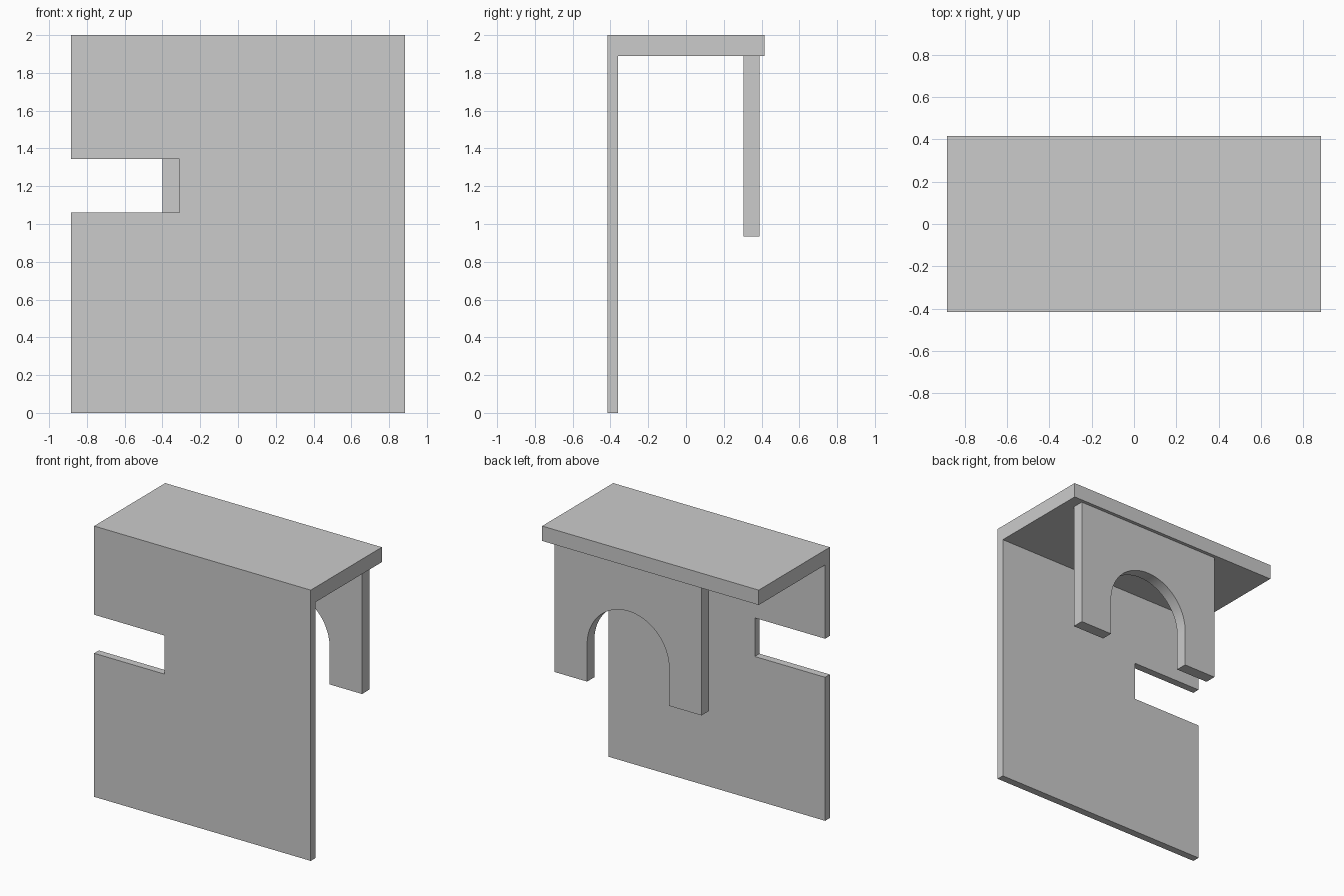
import bpy, bmesh, math
from mathutils import Vector

cube = bpy.data.objects.get("Cube")
if cube:
    bpy.data.objects.remove(cube, do_unlink=True)

# Single flat grey
grey = bpy.data.materials.new("light grey")
grey.use_nodes = True
colour = (0.6, 0.6, 0.6, 1)
grey.diffuse_color = colour
grey.node_tree.nodes["Principled BSDF"].inputs["Base Color"].default_value = colour


def extrude_profile(name, points, offset):
    """Closed solid made by sweeping a planar outline along offset."""
    bm = bmesh.new()
    face = bm.faces.new([bm.verts.new(p) for p in points])
    swept = bmesh.ops.extrude_face_region(bm, geom=[face])
    verts = [v for v in swept["geom"] if isinstance(v, bmesh.types.BMVert)]
    bmesh.ops.translate(bm, vec=Vector(offset), verts=verts)
    bmesh.ops.recalc_face_normals(bm, faces=bm.faces)
    mesh = bpy.data.meshes.new(name)
    bm.to_mesh(mesh)
    bm.free()
    mesh.materials.append(grey)
    obj = bpy.data.objects.new(name, mesh)
    bpy.context.collection.objects.link(obj)
    return obj


HALF_W, HALF_D, HEIGHT = 0.885, 0.415, 2.0
PANEL_BACK, SLAB_BOTTOM = -0.36, 1.89

# Front panel and top slab in one L-shaped solid
profile = [(-HALF_D, 0), (PANEL_BACK, 0), (PANEL_BACK, SLAB_BOTTOM),
           (HALF_D, SLAB_BOTTOM), (HALF_D, HEIGHT), (-HALF_D, HEIGHT)]
panel = extrude_profile("front_panel_and_top",
                        [(-HALF_W, y, z) for y, z in profile],
                        (2 * HALF_W, 0, 0))

# Side notch through the front panel
notch = [(-1, 1.06), (-0.31, 1.06), (-0.31, 1.345), (-1, 1.345)]
cutter = extrude_profile("notch_cutter", [(x, -0.5, z) for x, z in notch], (0, 0.3, 0))
cutter.hide_render = True
cut = panel.modifiers.new("notch", 'BOOLEAN')
cut.operation, cut.solver, cut.object = 'DIFFERENCE', 'EXACT', cutter
bpy.context.view_layer.objects.active = panel
bpy.ops.object.modifier_apply(modifier=cut.name)
bpy.data.objects.remove(cutter, do_unlink=True)

# Hanging back plate with a round-topped opening
CENTRE, HALF_PLATE, RADIUS = 0.2, 0.6, 0.335
BOTTOM, SPRING, STEPS = 0.935, 1.21, 48
arch = [(CENTRE + RADIUS * math.cos(math.pi * i / STEPS),
         SPRING + RADIUS * math.sin(math.pi * i / STEPS)) for i in range(STEPS + 1)]
left, right = CENTRE + HALF_PLATE, CENTRE - HALF_PLATE
outline = ([(right, BOTTOM), (right, SLAB_BOTTOM), (left, SLAB_BOTTOM), (left, BOTTOM),
            (CENTRE + RADIUS, BOTTOM)] + arch + [(CENTRE - RADIUS, BOTTOM)])
plate = extrude_profile("arched_back_plate", [(x, 0.305, z) for x, z in outline], (0, 0.085, 0))

# Smooth the arch only
bpy.ops.object.select_all(action='DESELECT')
plate.select_set(True)
bpy.context.view_layer.objects.active = plate
bpy.ops.object.shade_smooth_by_angle(angle=math.radians(30))
